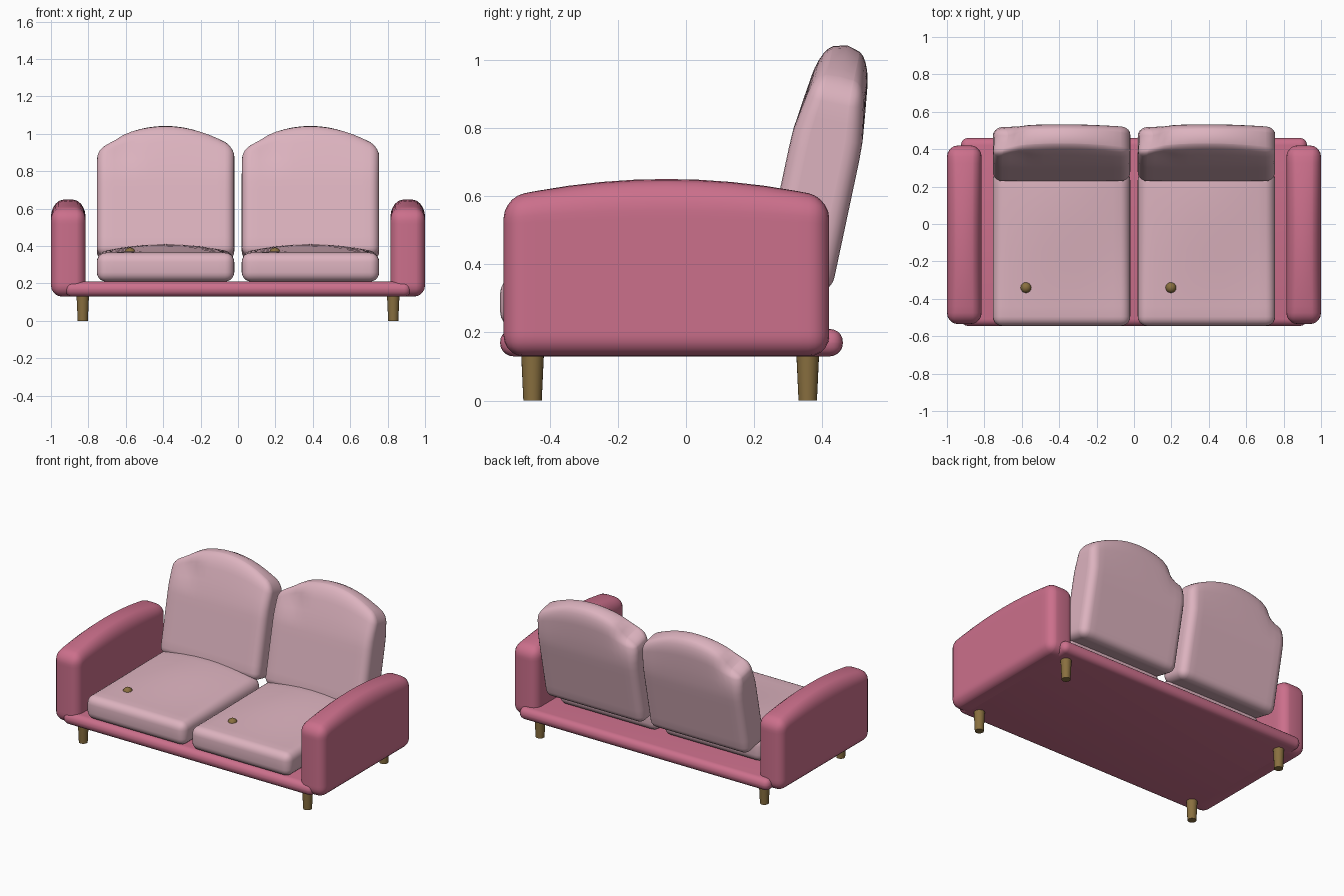
import bpy, bmesh, math
from mathutils import Matrix, Vector

old = bpy.data.objects.get("Cube")
if old:
    bpy.data.objects.remove(old, do_unlink=True)


def material(name, rgb):
    m = bpy.data.materials.new(name)
    m.use_nodes = True
    m.diffuse_color = (*rgb, 1)
    bsdf = m.node_tree.nodes["Principled BSDF"]
    bsdf.inputs["Base Color"].default_value = (*rgb, 1)
    bsdf.inputs["Roughness"].default_value = 0.8
    return m


ROSE = material("rose fabric", (0.60, 0.16, 0.26))
PINK = material("pale pink fabric", (0.72, 0.45, 0.52))
WOOD = material("brown wood", (0.25, 0.16, 0.05))


def finish(bm, name, mat, place=Matrix.Identity(4), angle=50):
    mesh = bpy.data.meshes.new(name)
    bmesh.ops.recalc_face_normals(bm, faces=bm.faces)
    bm.to_mesh(mesh)
    bm.free()
    mesh.materials.append(mat)
    ob = bpy.data.objects.new(name, mesh)
    ob.matrix_world = place
    bpy.context.collection.objects.link(ob)
    bpy.ops.object.select_all(action="DESELECT")
    ob.select_set(True)
    bpy.context.view_layer.objects.active = ob
    bpy.ops.object.shade_smooth_by_angle(angle=math.radians(angle))
    return ob


def padded_box(size, radius, cuts=(0, 0, 0), shape=None):
    """Rounded box standing on z = 0, sliced along each axis, then reshaped."""
    bm = bmesh.new()
    bmesh.ops.create_cube(bm, size=1)
    for v in bm.verts:
        v.co = Vector((v.co.x * size[0], v.co.y * size[1], (v.co.z + 0.5) * size[2]))
    bmesh.ops.bevel(bm, geom=bm.edges[:], offset=radius, segments=5,
                    profile=0.5, affect="EDGES")
    for axis, n in enumerate(cuts):
        start = 0 if axis == 2 else -size[axis] / 2
        for i in range(1, n):
            point, normal = Vector(), Vector()
            point[axis] = start + size[axis] * i / n
            normal[axis] = 1
            bmesh.ops.bisect_plane(bm, geom=bm.verts[:] + bm.edges[:] + bm.faces[:],
                                   plane_co=point, plane_no=normal, dist=0.0005)
    if shape:
        for v in bm.verts:
            v.co = shape(v.co.copy())
    return bm


def ramp(value, low, high):
    t = min(1, max(0, (value - low) / (high - low)))
    return t * t * (3 - 2 * t)


def bump(a, b, radius):
    return math.exp(-(a - b).length_squared / radius ** 2)


# Base platform
finish(padded_box((1.85, 1.005, 0.08), 0.038), "base", ROSE,
       Matrix.Translation((0, -0.0425, 0.13)))


# Armrests with a crowned top
def arm_shape(p):
    u, v = p.x / 0.0925, p.y / 0.4775
    p.z += 0.055 * (1 - v * v) * (1 - 0.4 * u * u) * ramp(p.z, 0.3, 0.465)
    return p


for side, x in (("left", 0.9075), ("right", -0.9075)):
    finish(padded_box((0.185, 0.955, 0.465), 0.06, (4, 10, 6), arm_shape),
           side + "_armrest", ROSE, Matrix.Translation((x, -0.0575, 0.13)))


# Seat cushions, swelling toward the back
def seat_shape(p):
    u, v = p.x / 0.3675, p.y / 0.415
    p.z += 0.045 * (1 - u * u) * ramp(v, -1.0, 0.8) * ramp(p.z, 0.05, 0.155)
    return p


# Back cushions: arched, narrowing crown with a crumpled corner
def back_shape(p):
    u, v = p.x / 0.3675, p.y / 0.105
    top = ramp(p.z, 0.42, 0.6)
    p.z += 0.125 * (1 - u * u) * (1 - 0.35 * v * v) * top
    p.y *= 1 - 0.25 * top
    dent = bump(p, Vector((-0.31, 0.035, 0.62)), 0.075)
    p += Vector((0.035, -0.015, -0.04)) * dent
    p.y += 0.018 * bump(p, Vector((-0.22, -0.09, 0.57)), 0.06)
    return p


for side, x in (("left", 0.3875), ("right", -0.3875)):
    finish(padded_box((0.735, 0.83, 0.155), 0.05, (8, 8, 2), seat_shape),
           side + "_seat_cushion", PINK, Matrix.Translation((x, -0.13, 0.21)))
    finish(padded_box((0.735, 0.21, 0.60), 0.05, (16, 4, 12), back_shape),
           side + "_back_cushion", PINK,
           Matrix.Translation((x, 0.322, 0.333)) @ Matrix.Rotation(math.radians(-12), 4, "X"))
    # Two buttons on each seat
    for label, dx, y in (("front", -0.19, -0.34), ("rear", 0.19, 0.08)):
        bm = bmesh.new()
        bmesh.ops.create_uvsphere(bm, u_segments=16, v_segments=10, radius=0.03)
        finish(bm, f"{side}_{label}_button", WOOD, Matrix.Translation((x + dx, y, 0.362)))

# Tapered legs
for side, x in (("left", 0.83), ("right", -0.83)):
    for label, y in (("front", -0.45), ("rear", 0.357)):
        bm = bmesh.new()
        bmesh.ops.create_cone(bm, cap_ends=True, segments=24, radius1=0.027,
                              radius2=0.034, depth=0.15)
        finish(bm, f"{side}_{label}_leg", WOOD, Matrix.Translation((x, y, 0.075)))
